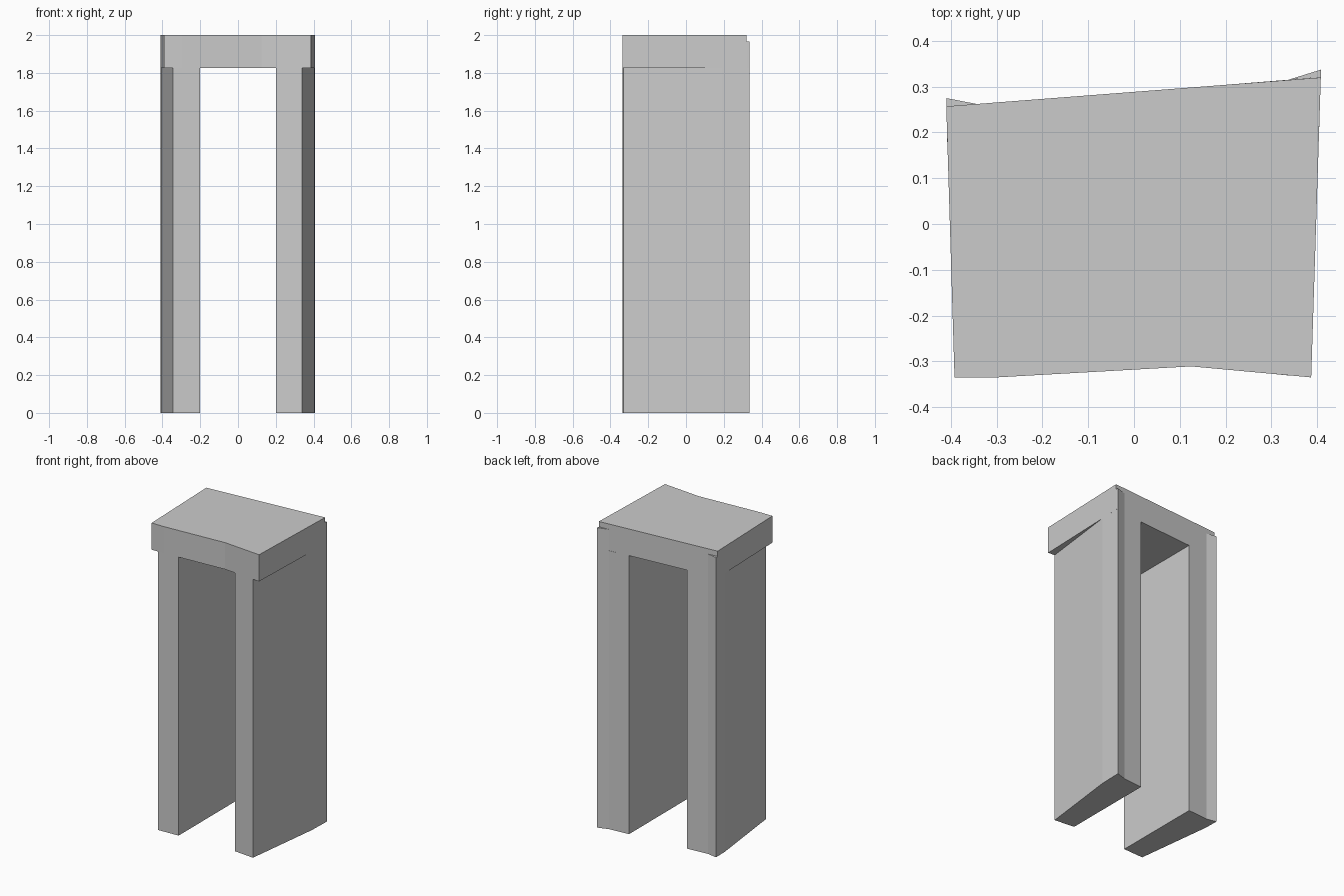
import bpy
import bmesh

if "Cube" in bpy.data.objects:
    bpy.data.objects.remove(bpy.data.objects["Cube"])

SLAB_BOTTOM, EAR_TOP, TOP = 1.825, 1.965, 2.0


def prism(name, outline, z0, z1):
    """Extrude a plan outline (x, y) vertically from z0 to z1."""
    bm = bmesh.new()
    face = bm.faces.new([bm.verts.new((x, y, z0)) for x, y in outline])
    new = bmesh.ops.extrude_face_region(bm, geom=[face], use_keep_orig=True)["geom"]
    bmesh.ops.translate(bm, vec=(0, 0, z1 - z0),
                        verts=[g for g in new if isinstance(g, bmesh.types.BMVert)])
    bmesh.ops.recalc_face_normals(bm, faces=bm.faces)
    mesh = bpy.data.meshes.new(name)
    bm.to_mesh(mesh)
    bm.free()
    obj = bpy.data.objects.new(name, mesh)
    bpy.context.collection.objects.link(obj)
    return obj


# Lintel slab, slightly skewed in plan with a bent front
prism("lintel", [(-0.392, -0.335), (-0.3, -0.335), (0.125, -0.311), (0.387, -0.335),
                 (0.408, 0.320), (-0.41, 0.257)], SLAB_BOTTOM, TOP)

# Plan outlines of the legs: flush with the lintel inside, flared at the outer back corner
legs = {
    "right": [(0.2, -0.317), (0.34, -0.331), (0.404, 0.19), (0.408, 0.337),
              (0.337, 0.315), (0.2, 0.304)],
    "left": [(-0.2, -0.329), (-0.345, -0.335), (-0.408, 0.18), (-0.41, 0.275),
             (-0.343, 0.262), (-0.2, 0.273)],
}
slab_corner = {"right": (0.408, 0.320), "left": (-0.41, 0.257)}

for side, outline in legs.items():
    prism(side + "_leg", outline, 0, SLAB_BOTTOM)
    # Flared back corner continues up beside the lintel
    prism(side + "_back_ear", [slab_corner[side], outline[3], outline[4]],
          SLAB_BOTTOM, EAR_TOP)
